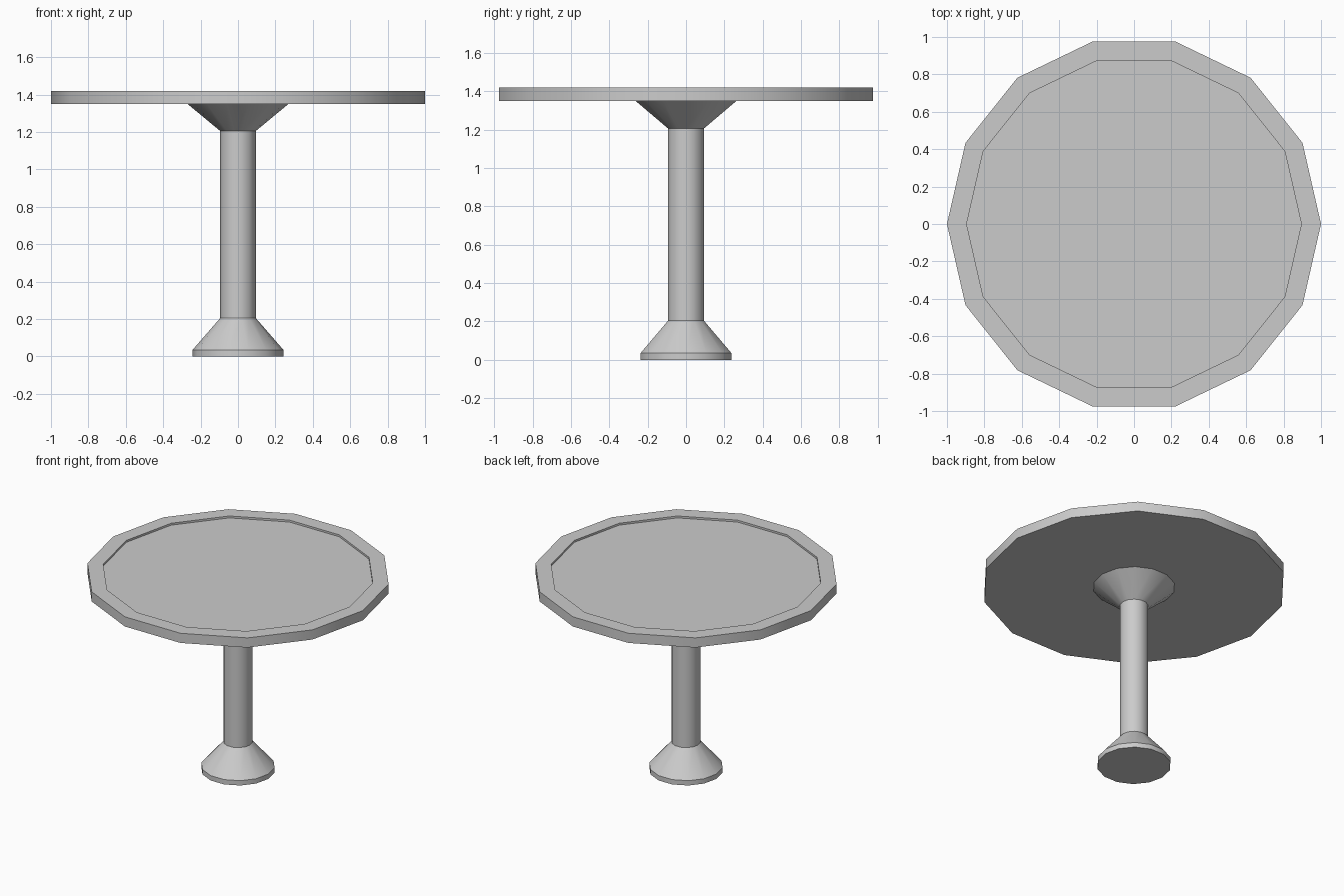
import bpy, bmesh, math

if "Cube" in bpy.data.objects:
    bpy.data.objects.remove(bpy.data.objects["Cube"])

SIDES = 14


def lathe(name, profile, cap_bottom=True, cap_top=True):
    """Revolve (radius, z) points into a low-sided solid."""
    bm = bmesh.new()
    rings = []
    for r, z in profile:
        rings.append([bm.verts.new((r * math.cos(2 * math.pi * i / SIDES),
                                    r * math.sin(2 * math.pi * i / SIDES), z))
                      for i in range(SIDES)])
    for lower, upper in zip(rings, rings[1:]):
        for i in range(SIDES):
            j = (i + 1) % SIDES
            bm.faces.new((lower[i], lower[j], upper[j], upper[i]))
    if cap_bottom:
        bm.faces.new(rings[0][::-1])
    if cap_top:
        bm.faces.new(rings[-1])
    mesh = bpy.data.meshes.new(name)
    bm.to_mesh(mesh)
    bm.free()
    obj = bpy.data.objects.new(name, mesh)
    bpy.context.collection.objects.link(obj)
    bpy.ops.object.select_all(action='DESELECT')
    obj.select_set(True)
    bpy.context.view_layer.objects.active = obj
    bpy.ops.object.shade_smooth_by_angle(angle=math.radians(30))
    return obj


# Table top: slab with raised rim around a shallow recess
lathe("table_top", [(1.0, 1.35), (1.0, 1.42), (0.895, 1.42), (0.895, 1.406)])

# Pedestal: flared foot, straight column, flared support (open under the slab)
lathe("pedestal", [(0.243, 0.0), (0.243, 0.035), (0.095, 0.205),
                   (0.095, 1.205), (0.27, 1.35)], cap_top=False)
